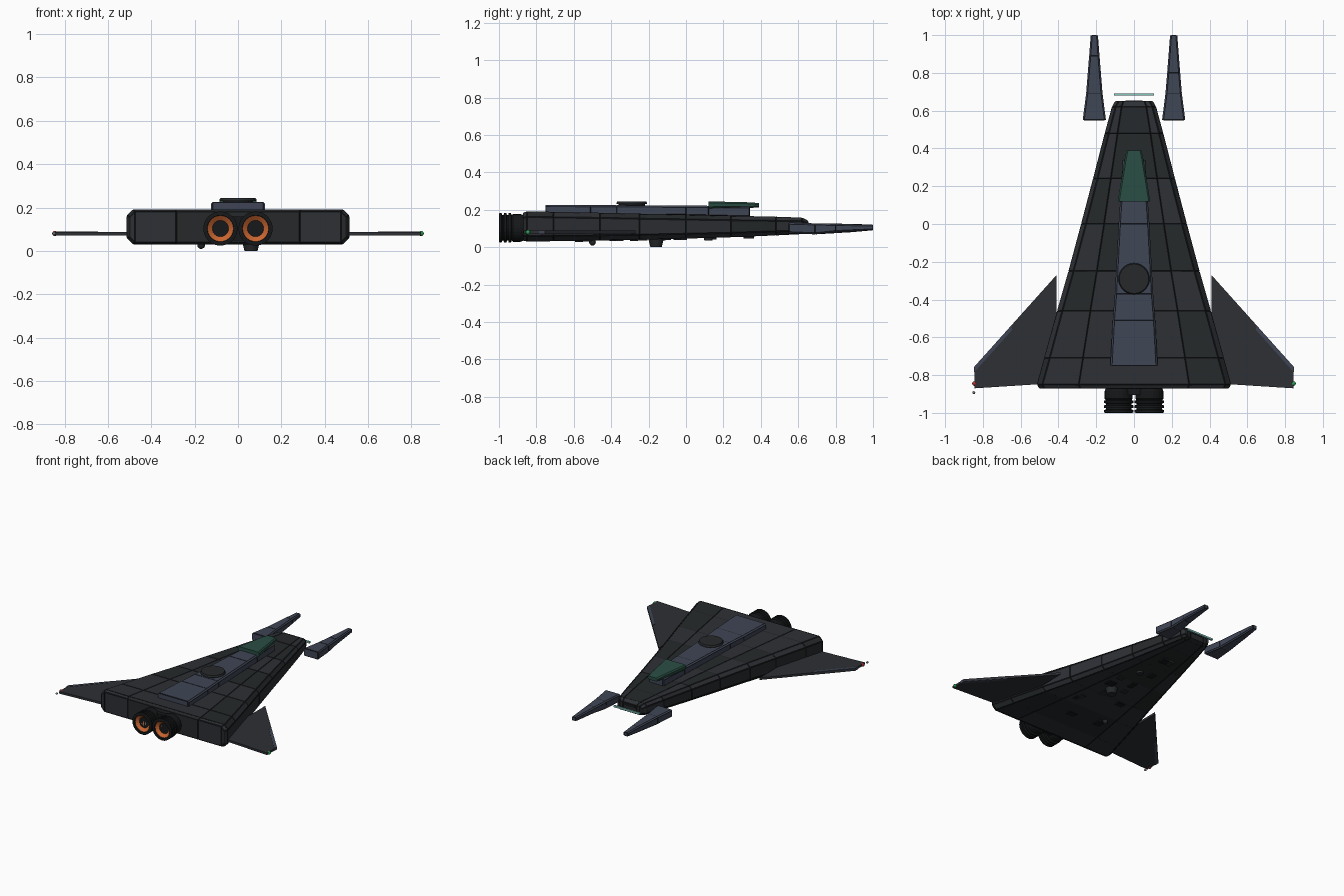
import bpy, bmesh, math, random
from mathutils import Matrix

if "Cube" in bpy.data.objects:
    bpy.data.objects.remove(bpy.data.objects["Cube"])

random.seed(4)


def mat(name, r, g, b):
    m = bpy.data.materials.new(name)
    m.diffuse_color = (r, g, b, 1)
    m.use_nodes = True
    m.node_tree.nodes["Principled BSDF"].inputs["Base Color"].default_value = m.diffuse_color
    return m


HULL_A = mat("hull_dark", .019, .022, .024)
HULL_B = mat("hull_grey", .026, .029, .035)
SEAM = mat("seam_black", .008, .009, .010)
BLUE = mat("slate_blue", .050, .060, .092)
GLASS = mat("canopy_green", .022, .075, .056)
CYAN = mat("sensor_cyan", .25, .60, .55)
ORANGE = mat("engine_orange", .58, .13, .03)
CORE = mat("engine_core", .62, .24, .12)
RED = mat("red_light", .45, .03, .03)
GREEN = mat("green_light", .02, .35, .08)
GREY = mat("grey_light", .2, .2, .22)


def finish(name, bm, mats):
    bmesh.ops.recalc_face_normals(bm, faces=bm.faces)
    me = bpy.data.meshes.new(name)
    bm.to_mesh(me)
    bm.free()
    for m in mats:
        me.materials.append(m)
    ob = bpy.data.objects.new(name, me)
    bpy.context.collection.objects.link(ob)
    return ob


def loft(name, stations, mats, xc=0, split=None, seam=.004, lift=.002):
    """Chamfered box swept along y. Station: y, half width, bottom, top, chamfer.
    Materials: seam first, then panel colours; every panel is inset and raised."""
    bm = bmesh.new()
    rings = []
    for y, w, b, t, c in stations:
        half = [(-w, t - c), (-w + c, t)]
        if split:
            half += [(-w * split, t), (w * split, t)]
        half += [(w - c, t), (w, t - c)]
        pts = half + [(x, b + t - z) for x, z in reversed(half)]
        rings.append([bm.verts.new((xc + x, y, z)) for x, z in pts])
    n = len(rings[0])
    for r0, r1 in zip(rings, rings[1:]):
        for i in range(n):
            bm.faces.new((r0[i], r0[(i + 1) % n], r1[(i + 1) % n], r1[i]))
    for r in (rings[0], rings[-1]):
        for i in range(n // 2 - 1):
            bm.faces.new((r[i], r[i + 1], r[n - 2 - i], r[n - 1 - i]))
    bmesh.ops.recalc_face_normals(bm, faces=bm.faces)
    if len(mats) > 1:
        panels = [f for f in bm.faces if min(e.calc_length() for e in f.edges) > 4 * seam]
        others = [f for f in bm.faces if f not in set(panels)]
        bmesh.ops.inset_individual(bm, faces=panels, thickness=seam, depth=lift)
        for f in panels + others:
            f.material_index = random.randint(1, len(mats) - 1)
    return finish(name, bm, mats)


def box(name, loc, size, m):
    bm = bmesh.new()
    bmesh.ops.create_cube(bm, size=1, matrix=Matrix.Translation(loc) @ Matrix.Diagonal((*size, 1)))
    return finish(name, bm, [m])


def disc(name, loc, r0, r1, h, m, seg=24):
    bm = bmesh.new()
    bmesh.ops.create_cone(bm, cap_ends=True, segments=seg, radius1=r0, radius2=r1, depth=h,
                          matrix=Matrix.Translation(loc))
    return finish(name, bm, [m])


def ball(name, loc, r, m):
    bm = bmesh.new()
    bmesh.ops.create_uvsphere(bm, u_segments=12, v_segments=8, radius=r,
                              matrix=Matrix.Translation(loc))
    return finish(name, bm, [m])


def lathe(name, x, z, profile, m, seg=24):
    """Spin an open (radius, y) profile around the y direction."""
    bm = bmesh.new()
    rings = [[bm.verts.new((x + r * math.cos(2 * math.pi * i / seg), y,
                            z + r * math.sin(2 * math.pi * i / seg))) for i in range(seg)]
             for r, y in profile]
    for a, b in zip(rings, rings[1:]):
        for i in range(seg):
            j = (i + 1) % seg
            bm.faces.new((a[i], a[j], b[j], b[i]))
    bm.faces.new(rings[-1])
    return finish(name, bm, [m])


def plate(name, pts, z0, z1, m):
    bm = bmesh.new()
    f = bm.faces.new([bm.verts.new((x, y, z0)) for x, y in pts])
    up = bmesh.ops.extrude_face_region(bm, geom=[f])["geom"]
    bmesh.ops.translate(bm, vec=(0, 0, z1 - z0),
                        verts=[v for v in up if isinstance(v, bmesh.types.BMVert)])
    return finish(name, bm, [m])


# Main wedge hull with raised panels
loft("hull", [(-.870, .500, .038, .182, .025), (-.850, .512, .032, .190, .028),
              (-.710, .474, .034, .187, .028), (-.460, .405, .038, .182, .026),
              (-.250, .345, .042, .177, .025), (0, .278, .048, .172, .024),
              (.240, .215, .055, .166, .022), (.480, .153, .065, .161, .020),
              (.620, .115, .072, .156, .018), (.650, .098, .078, .142, .016)],
     [SEAM, HULL_A, HULL_B], split=.57)
box("nose_sensor_block", (0, .648, .128), (.09, .012, .02), SEAM)
box("nose_sensor_bar", (0, .685, .108), (.21, .012, .012), CYAN)

# Dorsal spine
loft("spine", [(-.750, .124, .175, .225, .006), (-.510, .111, .175, .224, .006),
               (-.370, .100, .172, .223, .006), (0, .080, .168, .221, .006),
               (.120, .072, .165, .220, .006), (.340, .058, .160, .217, .006)],
     [SEAM, BLUE], seam=.003, lift=.0015)

# Canopy and top turret
loft("canopy", [(.120, .086, .208, .245, .008), (.340, .050, .210, .240, .008),
                (.390, .040, .212, .236, .008)], [GLASS])
disc("turret_base", (0, -.29, .226), .07, .07, .02, SEAM)
disc("turret_cap", (0, -.29, .238), .083, .078, .014, HULL_A)

for s, side, lamp in ((-1, "left", RED), (1, "right", GREEN)):
    # Forward prongs, in segments
    loft(side + "_prong", [(.550, .060, .076, .130, .005), (.690, .042, .070, .126, .005),
                           (.800 if s > 0 else .890, .033 if s > 0 else .026, .082, .123, .005),
                           (1.0 - .0015, .0175, .092, .119, .004)],
         [SEAM, BLUE], xc=s * .21, seam=.003, lift=.0015)

    # Swept wings with leading-edge strip and tip lamp
    plate(side + "_wing", [(s * x, y) for x, y in
          ((.410, -.270), (.845, -.755), (.845, -.870), (.500, -.848), (.410, -.840))],
          .072, .088, HULL_B)
    plate(side + "_wing_edge", [(s * x, y) for x, y in
          ((.650, -.540), (.846, -.757), (.846, -.785), (.645, -.560))], .070, .090, BLUE)
    ball(side + "_wing_lamp", (s * .845, -.845, .08), .012, lamp)

    # Engines: ribbed nozzle, glowing cone and core
    x, z = s * .081, .103
    prof = [(.066, -.86), (.074, -.885), (.074, -.925)]
    for y in (-.932, -.957, -.982):
        prof += [(.068, y), (.079, y - .004), (.079, y - .016), (.068, y - .018)]
    lathe(side + "_engine_nozzle", x, z, prof + [(.061, -1.0), (.058, -.975)], SEAM)
    lathe(side + "_engine_glow", x, z, [(.0605, -.992), (.024, -.965), (.022, -.965)], ORANGE)
    lathe(side + "_engine_core", x, z, [(.022, -.960), (.024, -.975)], CORE)
box("engine_mount", (0, -.885, .103), (.16, .04, .11), SEAM)
ball("tail_lamp", (-.848, -.893, .08), .008, GREY)

# Belly turret, domes and small equipment boxes
disc("belly_turret", (.06, -.16, .024), .030, .042, .048, HULL_A)
ball("belly_dome", (-.17, -.50, .027), .018, HULL_A)
disc("belly_sensor", (.05, .12, .046), .022, .026, .018, HULL_A, 12)
for i in range(14):
    y = random.uniform(-.65, .35)
    w = .22 - .15 * (y + .65)
    base = .035 + .02 * (y + .85) / 1.1
    box("belly_box_%02d" % i, (random.uniform(-w, w), y, base),
        (random.uniform(.03, .07), random.uniform(.03, .07), .022), random.choice((HULL_A, SEAM)))
